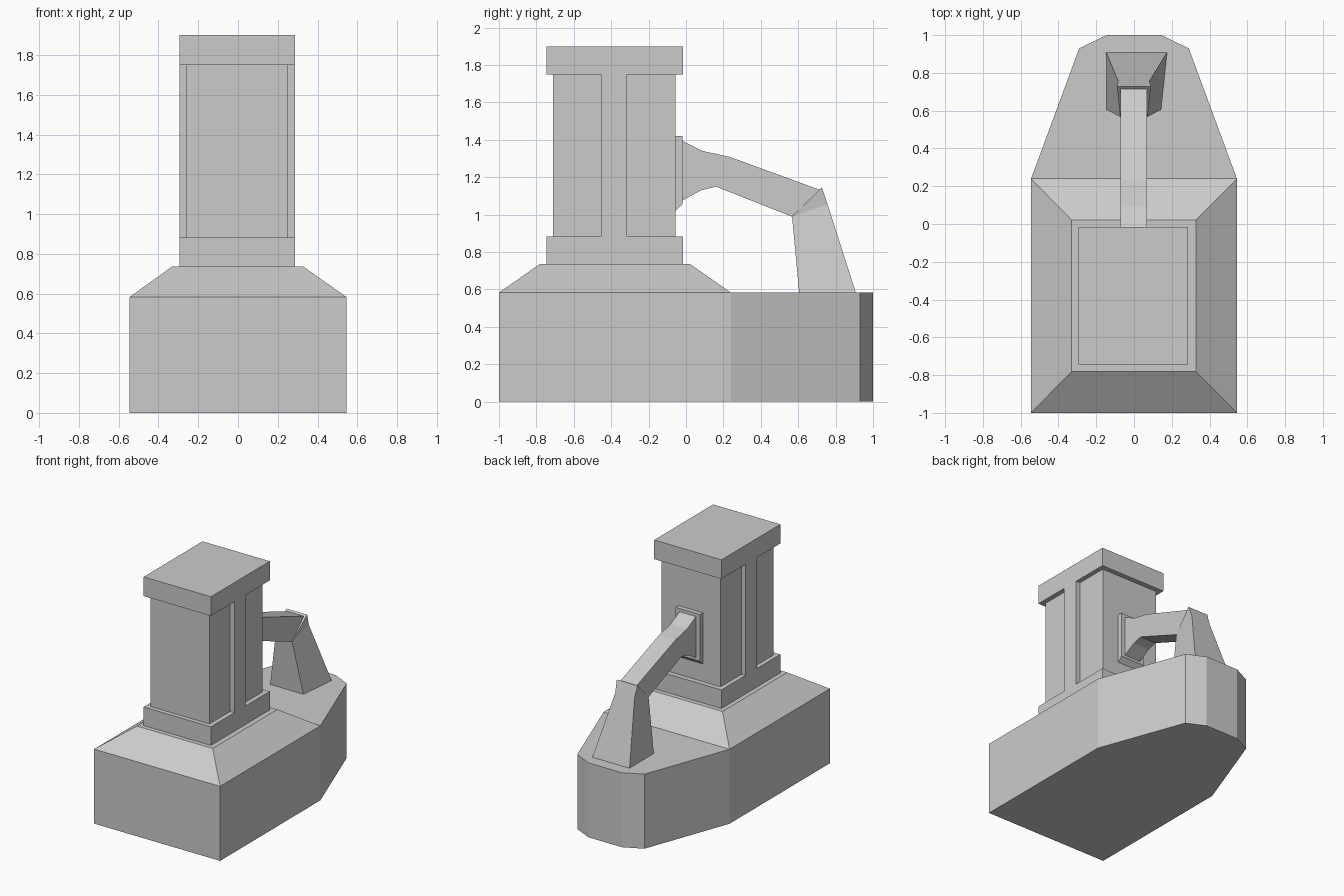
import bpy, bmesh

if "Cube" in bpy.data.objects:
    bpy.data.objects.remove(bpy.data.objects["Cube"])


def make(name, verts, faces):
    """Flat-faced mesh object with outward normals."""
    me = bpy.data.meshes.new(name)
    bm = bmesh.new()
    vs = [bm.verts.new(v) for v in verts]
    for f in faces:
        bm.faces.new([vs[i] for i in f])
    bmesh.ops.recalc_face_normals(bm, faces=bm.faces)
    bm.to_mesh(me)
    bm.free()
    ob = bpy.data.objects.new(name, me)
    bpy.context.collection.objects.link(ob)
    return ob


def loft(name, rings):
    """Skin a list of equal-sized rings and cap both ends."""
    n = len(rings[0])
    faces = [tuple(range(n)), tuple(range((len(rings) - 1) * n, len(rings) * n))]
    for r in range(len(rings) - 1):
        for i in range(n):
            j = (i + 1) % n
            faces.append((r * n + i, r * n + j, r * n + n + j, r * n + n + i))
    return make(name, [v for ring in rings for v in ring], faces)


def plan(name, outline, z0, z1):
    return loft(name, [[(x, y, z) for x, y in outline] for z in (z0, z1)])


def side(name, profile, x0, x1):
    return loft(name, [[(x, y, z) for y, z in profile] for x in (x0, x1)])


def rect(x0, x1, y0, y1, z):
    return [(x0, y0, z), (x1, y0, z), (x1, y1, z), (x0, y1, z)]


# Base block with tapered rear
half = [(0.545, -1), (0.545, 0.24), (0.29, 0.93), (0.145, 1)]
plan("base", half + [(-x, y) for x, y in reversed(half)], 0, 0.583)

# Sloped shoulder
loft("shoulder", [rect(-0.545, 0.545, -1, 0.24, 0.583),
                  rect(-0.33, 0.327, -0.78, 0.02, 0.737)])

# Column plinth and cap
for name, z0, z1 in (("plinth", 0.737, 0.882), ("cap", 1.75, 1.9)):
    loft(name, [rect(-0.295, 0.287, -0.745, -0.017, z) for z in (z0, z1)])

# Column shaft with a raised pilaster on each side
plan("shaft", [(-0.26, -0.71), (0.25, -0.71),
               (0.25, -0.455), (0.287, -0.455), (0.287, -0.315), (0.25, -0.315),
               (0.25, -0.057), (-0.26, -0.057),
               (-0.26, -0.315), (-0.295, -0.315), (-0.295, -0.455), (-0.26, -0.455)],
     0.882, 1.75)

# Mounting plate on the back of the column
side("mount_plate", [(-0.057, 1.02), (-0.02, 1.055), (-0.02, 1.42), (-0.057, 1.42)],
     -0.108, 0.103)

# Bent arm
side("arm", [(-0.02, 1.395), (0.09, 1.34), (0.23, 1.31), (0.715, 1.133),
             (0.565, 0.99), (0.16, 1.15), (0.08, 1.13), (-0.02, 1.075)],
     -0.072, 0.07)

# Splayed leg with a wedge top
leg = [(-0.145, 0.605, 0.583), (0.143, 0.605, 0.583), (0.175, 0.908, 0.583), (-0.147, 0.908, 0.583),
       (-0.073, 0.567, 0.99), (0.071, 0.567, 0.99), (0.082, 0.757, 1.055), (-0.084, 0.757, 1.055),
       (0.09, 0.727, 1.145), (-0.09, 0.727, 1.145)]
make("leg", leg, [(0, 1, 2, 3), (0, 1, 5, 4), (1, 2, 6, 5), (2, 3, 7, 6), (3, 0, 4, 7),
                  (4, 5, 8, 9), (6, 7, 9, 8), (5, 6, 8), (7, 4, 9)])
